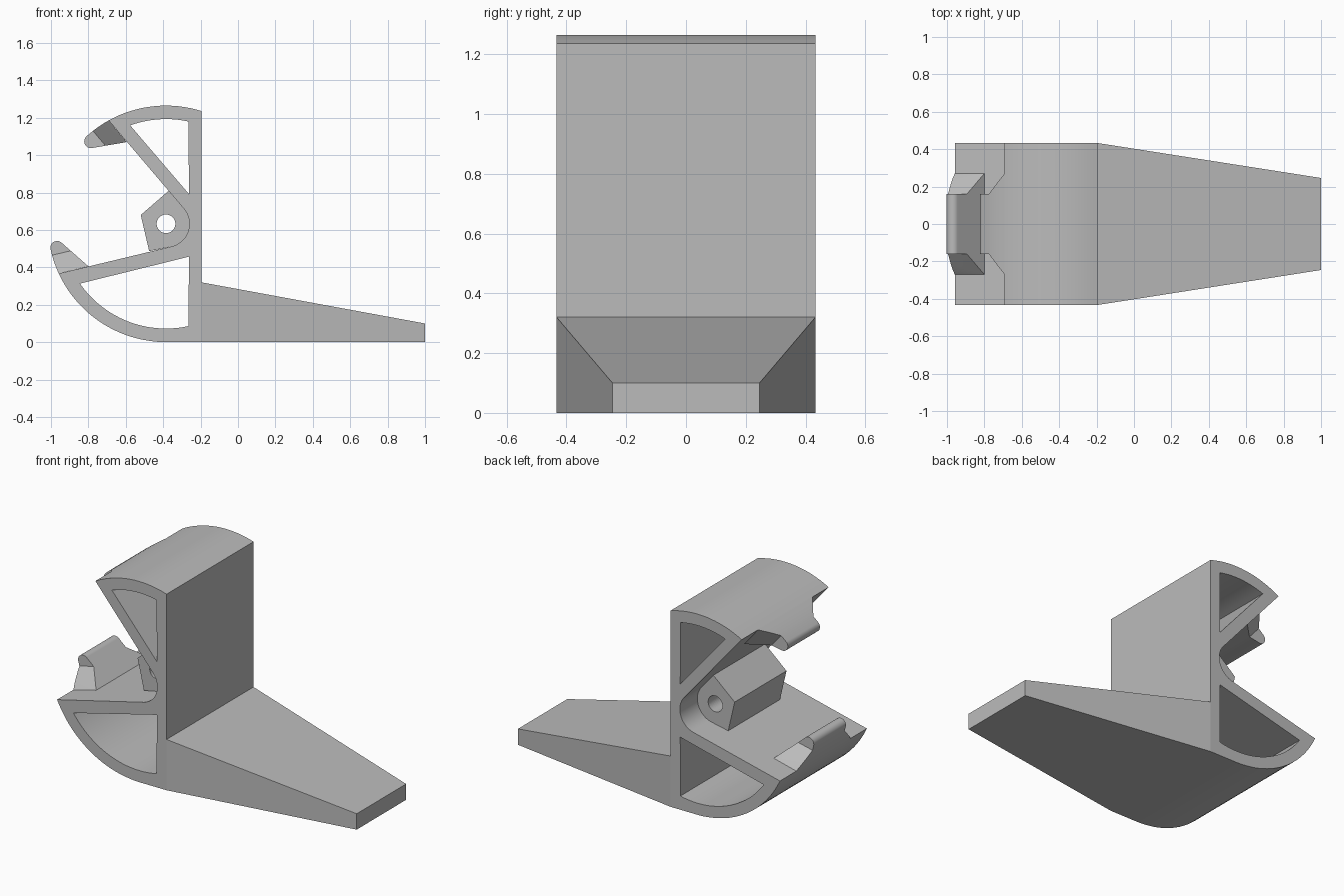
import bpy, bmesh, math
from mathutils import Vector

if "Cube" in bpy.data.objects:
    bpy.data.objects.remove(bpy.data.objects["Cube"])

CX, CZ, R = -0.385, 0.633, 0.632     # common centre and outer radius
R_IN, R_HUB = 0.56, 0.125            # cavity radius, hub radius
PLATE_X, PLATE_IN = -0.195, -0.263   # outer and inner face of the upright plate
N_UP = Vector((0.761, 0.649))        # normals of the two arm faces
N_LOW = Vector((0.227, -0.974))
HUB_UP = math.degrees(math.atan2(N_UP.y, N_UP.x))
HUB_LOW = math.degrees(math.atan2(N_LOW.y, N_LOW.x))

grey = bpy.data.materials.new("light grey")
grey.diffuse_color = (0.5, 0.5, 0.5, 1)
grey.use_nodes = True
grey.node_tree.nodes["Principled BSDF"].inputs["Base Color"].default_value = grey.diffuse_color


def arc(r, a, b, cx=CX, cz=CZ, step=3.0):
    """Points on an arc from angle a to angle b in degrees."""
    n = max(2, math.ceil(abs(b - a) / step))
    angles = [math.radians(a + (b - a) * i / n) for i in range(n + 1)]
    return [(cx + r * math.cos(t), cz + r * math.sin(t)) for t in angles]


def prism(loops, half):
    """Extrude an x-z outline, with optional holes, to y = -half..half."""
    bm = bmesh.new()
    for pts in loops:
        vs = [bm.verts.new((x, -half, z)) for x, z in pts]
        for i, v in enumerate(vs):
            bm.edges.new((v, vs[(i + 1) % len(vs)]))
    bmesh.ops.triangle_fill(bm, edges=bm.edges[:], use_beauty=True)
    out = bmesh.ops.extrude_face_region(bm, geom=bm.faces[:])
    verts = [g for g in out["geom"] if isinstance(g, bmesh.types.BMVert)]
    bmesh.ops.translate(bm, verts=verts, vec=(0, 2 * half, 0))
    return bm


def split(bm, co, no):
    bmesh.ops.bisect_plane(bm, geom=bm.verts[:] + bm.edges[:] + bm.faces[:],
                           dist=1e-5, plane_co=co, plane_no=no)


def finish(bm, name):
    bmesh.ops.recalc_face_normals(bm, faces=bm.faces[:])
    me = bpy.data.meshes.new(name)
    bm.to_mesh(me)
    bm.free()
    me.materials.append(grey)
    ob = bpy.data.objects.new(name, me)
    bpy.context.collection.objects.link(ob)
    bpy.ops.object.select_all(action='DESELECT')
    ob.select_set(True)
    bpy.context.view_layer.objects.active = ob
    bpy.ops.object.shade_smooth_by_angle(angle=math.radians(7))


# Body: two arms, curved shells, upright plate and foot in one outline
outline = (arc(R, 72.5, 119) + arc(R_HUB, HUB_UP, HUB_LOW)
           + arc(R, 204.9, 270)
           + [(PLATE_X, CZ - R), (1, CZ - R), (1, 0.1), (PLATE_X, 0.32)])
outline = [(x, z - (CZ - R) if z < 0.002 else z) for x, z in outline]
upper_hole = arc(R_IN, 77.5, 110) + [(PLATE_IN, 0.793)]
lower_hole = arc(R_IN, 214.8, 282.5) + [(PLATE_IN, 0.457)]
body = prism([outline, upper_hole, lower_hole], 0.433)
split(body, (PLATE_X, 0, 0), (1, 0, 0))
for v in body.verts:                  # foot narrows towards its toe
    if v.co.x > PLATE_X:
        t = (v.co.x - PLATE_X) / (1 - PLATE_X)
        v.co.y *= 1 + t * (0.246 / 0.433 - 1)
finish(body, "body")

# Peg seated in the hub, with a round bore
peg = [(-0.37, 0.81), (-0.52, 0.68), (-0.475, 0.487)] + arc(R_HUB, HUB_LOW, HUB_UP)
finish(prism([peg, arc(0.05, 0, 360, step=8)[:-1]], 0.258), "peg")


# Snap lips: rounded tips that flare out where they meet the arms
def lip(name, normal, a_root, a_tip, a_end, inner):
    t = math.radians(a_tip)
    r = 0.036
    tx, tz = CX + (R - r) * math.cos(t), CZ + (R - r) * math.sin(t)
    tip = arc(r, a_tip, a_end, tx, tz, 6)
    bm = prism([arc(R, a_root, a_tip)[:-1] + tip + [inner]], 0.16)
    root = Vector((CX + normal.x * R_HUB, 0, CZ + normal.y * R_HUB))
    no = Vector((normal.x, 0, normal.y))
    split(bm, root - no * 0.1, no)
    for v in bm.verts:
        d = max(0, (root - v.co).dot(no))
        if d < 0.1:
            v.co.y = math.copysign(0.27 - 1.1 * d, v.co.y)
    finish(bm, name)


lip("upper_lip", N_UP, 119, 132.3, 277.7, (-0.595, 1.07))
lip("lower_lip", N_LOW, 204.9, 192.4, 47.1, (-0.80, 0.406))
